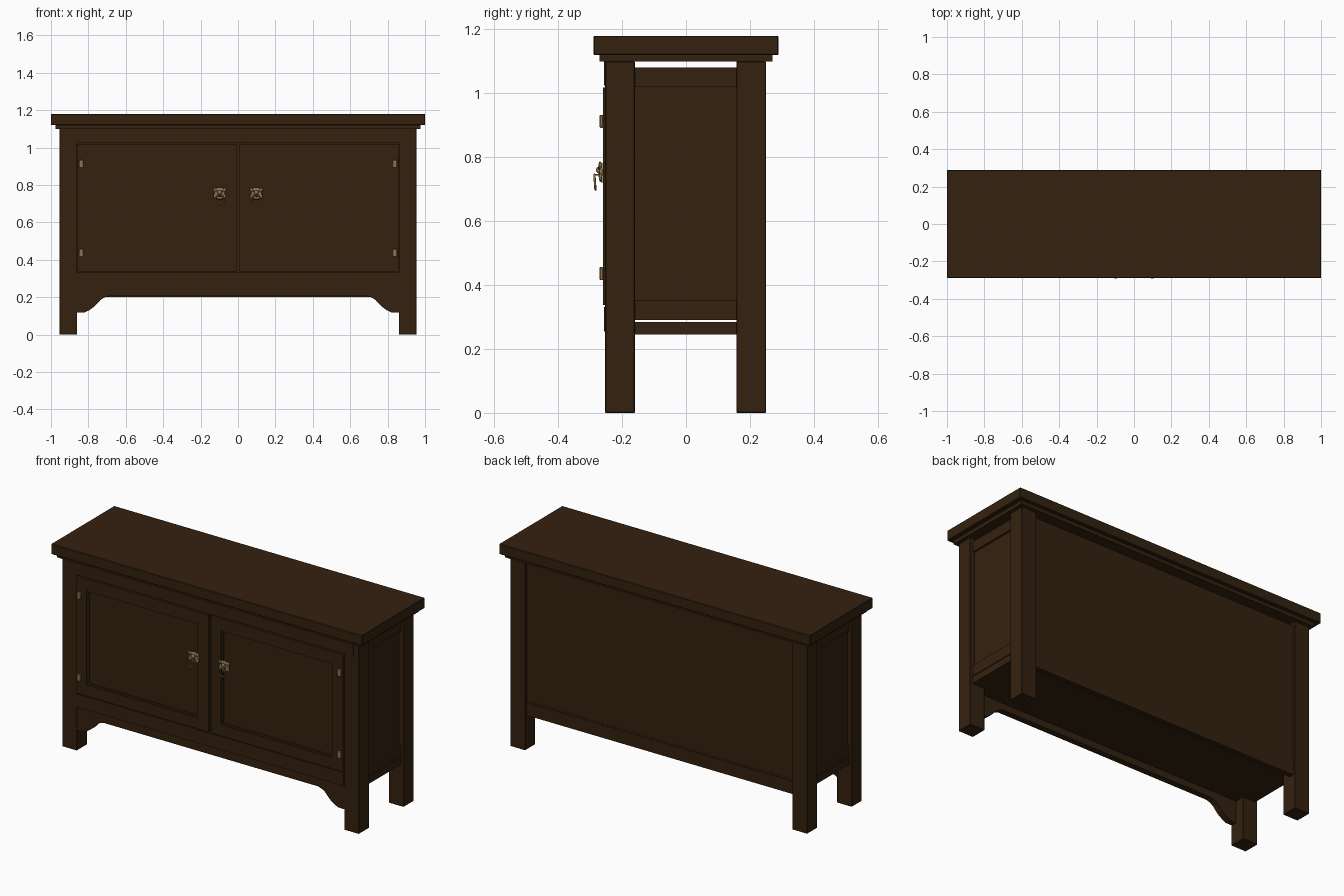
import bpy
import bmesh
import math
from mathutils import Matrix

cube = bpy.data.objects.get("Cube")
if cube:
    bpy.data.objects.remove(cube, do_unlink=True)


def material(name, color, rough):
    m = bpy.data.materials.new(name)
    m.use_nodes = True
    m.diffuse_color = color
    bsdf = m.node_tree.nodes["Principled BSDF"]
    bsdf.inputs["Base Color"].default_value = color
    bsdf.inputs["Roughness"].default_value = rough
    return m


WOOD = material("dark brown wood", (0.034, 0.0155, 0.005, 1), 0.7)
BRASS = material("aged brass", (0.26, 0.175, 0.075, 1), 0.5)
DARK = material("dark bronze", (0.05, 0.032, 0.014, 1), 0.6)


def finish(name, bm, mat, smooth=False):
    bmesh.ops.recalc_face_normals(bm, faces=bm.faces)
    mesh = bpy.data.meshes.new(name)
    bm.to_mesh(mesh)
    bm.free()
    mesh.materials.append(mat)
    for p in mesh.polygons:
        p.use_smooth = smooth
    ob = bpy.data.objects.new(name, mesh)
    bpy.context.collection.objects.link(ob)
    return ob


def box(name, x, y, z, mat=WOOD, bevel=0.0):
    """Box from (min, max) ranges."""
    bm = bmesh.new()
    size = [b - a for a, b in (x, y, z)]
    mid = [(a + b) / 2 for a, b in (x, y, z)]
    bmesh.ops.create_cube(bm, size=1, matrix=Matrix.Translation(mid) @ Matrix.Diagonal((*size, 1)))
    ob = finish(name, bm, mat)
    if bevel:
        mod = ob.modifiers.new("edge", "BEVEL")
        mod.width = bevel
        mod.segments = 1
    return ob


def side_range(s, a, b):
    return tuple(sorted((s * a, s * b)))


def extrude_profile(name, pts, y0, y1, mat=WOOD):
    """Outline in x and z, extruded along y."""
    bm = bmesh.new()
    face = bm.faces.new([bm.verts.new((x, y0, z)) for x, z in pts])
    new = bmesh.ops.extrude_face_region(bm, geom=[face])["geom"]
    verts = [v for v in new if isinstance(v, bmesh.types.BMVert)]
    bmesh.ops.translate(bm, verts=verts, vec=(0, y1 - y0, 0))
    return finish(name, bm, mat)


def ellipsoid(name, center, radii, mat):
    bm = bmesh.new()
    bmesh.ops.create_uvsphere(bm, u_segments=16, v_segments=8, radius=1,
                              matrix=Matrix.Translation(center) @ Matrix.Diagonal((*radii, 1)))
    return finish(name, bm, mat, True)


def disc(name, center, radius, depth, mat):
    bm = bmesh.new()
    rot = Matrix.Rotation(math.pi / 2, 4, "X")
    bmesh.ops.create_cone(bm, cap_ends=True, segments=20, radius1=radius, radius2=radius * 0.85,
                          depth=depth, matrix=Matrix.Translation(center) @ rot)
    return finish(name, bm, mat)


# Table top and moulding beneath it
box("table_top", (-1, 1), (-0.29, 0.29), (1.12, 1.18), bevel=0.003)
box("top_moulding", (-0.975, 0.975), (-0.27, 0.27), (1.10, 1.12))

# Legs
for s, side in ((1, "left"), (-1, "right")):
    box(f"front_leg_{side}", side_range(s, 0.86, 0.955), (-0.253, -0.16), (0, 1.10), bevel=0.002)
    box(f"back_leg_{side}", side_range(s, 0.86, 0.955), (0.158, 0.25), (0, 1.10), bevel=0.002)

    # Side frame with recessed panel
    box(f"side_panel_{side}", side_range(s, 0.90, 0.927), (-0.17, 0.17), (0.30, 1.07))
    box(f"side_top_rail_{side}", side_range(s, 0.895, 0.938), (-0.17, 0.17), (1.02, 1.08))
    box(f"side_bottom_rail_{side}", side_range(s, 0.895, 0.938), (-0.17, 0.17), (0.29, 0.353))

# Bottom board and back
box("bottom_board", (-0.94, 0.94), (-0.235, 0.235), (0.245, 0.285))
box("back_panel", (-0.87, 0.87), (0.21, 0.234), (0.26, 1.08))
box("back_bottom_rail", (-0.87, 0.87), (0.21, 0.238), (0.20, 0.275))

# Front rails
box("front_top_rail", (-0.92, 0.92), (-0.257, -0.215), (1.025, 1.10))
box("front_bottom_rail", (-0.86, 0.86), (-0.257, -0.215), (0.255, 0.332))

# Shaped apron with curved brackets at both ends
half = [(0.86, 0.255), (0.86, 0.118), (0.82, 0.118), (0.795, 0.13), (0.765, 0.152),
        (0.735, 0.185), (0.715, 0.198), (0.69, 0.206)]
extrude_profile("shaped_apron", half + [(-x, z) for x, z in reversed(half)], -0.25, -0.215)


def door_hardware(s, side):
    # Hinge plates
    for z, level in ((0.436, "lower"), (0.912, "upper")):
        box(f"{level}_hinge_{side}", side_range(s, 0.826, 0.85), (-0.27, -0.259),
            (z - 0.02, z + 0.02), BRASS, 0.002)

    # Animal mask pull: plate, brow, ears, eyes, snout and mouth
    x, z = s * 0.098, 0.752
    disc(f"pull_plate_{side}", (x, -0.2665, z), 0.032, 0.009, BRASS)
    box(f"pull_mount_{side}", (x - 0.008, x + 0.008), (-0.268, -0.258), (z - 0.01, z + 0.01), BRASS)
    ellipsoid(f"pull_brow_{side}", (x, -0.269, z + 0.02), (0.026, 0.005, 0.015), BRASS)
    ellipsoid(f"pull_snout_{side}", (x, -0.271, z + 0.008), (0.012, 0.011, 0.011), BRASS)
    ellipsoid(f"pull_mouth_{side}", (x, -0.270, z - 0.009), (0.017, 0.004, 0.007), DARK)
    for e in (-1, 1):
        ellipsoid(f"pull_ear_{side}", (x + e * 0.026, -0.268, z + 0.022), (0.009, 0.005, 0.010), BRASS)
        ellipsoid(f"pull_eye_{side}", (x + e * 0.013, -0.2735, z + 0.014), (0.005, 0.002, 0.004), DARK)
        ellipsoid(f"pull_mane_{side}", (x + e * 0.026, -0.268, z - 0.014), (0.008, 0.005, 0.012), BRASS)

    # Hanging ring
    bpy.ops.mesh.primitive_torus_add(major_segments=24, minor_segments=8, major_radius=0.0235,
                                     minor_radius=0.0035, location=(x, -0.285, 0.722),
                                     rotation=(math.radians(94), 0, 0))
    ring = bpy.context.object
    ring.name = f"pull_ring_{side}"
    ring.data.materials.append(BRASS)
    bpy.ops.object.shade_smooth()
    box(f"ring_link_{side}", (x - 0.004, x + 0.004), (-0.285, -0.268), (0.742, 0.748), BRASS)


# Doors: frame, recessed panel and raised bead around it
for s, side in ((1, "left"), (-1, "right")):
    back, front = -0.228, -0.259
    outer, inner, low, high = 0.858, 0.008, 0.338, 1.018
    pl, pr, pb, pt = 0.072, 0.793, 0.402, 0.957
    box(f"door_outer_stile_{side}", side_range(s, pr, outer), (front, back), (low, high))
    box(f"door_inner_stile_{side}", side_range(s, inner, pl), (front - 0.001, back), (low, high))
    box(f"door_top_rail_{side}", side_range(s, pl, pr), (front, back), (pt, high))
    box(f"door_bottom_rail_{side}", side_range(s, pl, pr), (front, back), (low, pb))
    box(f"door_panel_{side}", side_range(s, pl, pr), (-0.249, back), (pb, pt))
    w = 0.011
    for z in (pb, pt - w):
        box(f"door_bead_{side}", side_range(s, pl, pr), (-0.255, -0.24), (z, z + w))
    for x in (pl, pr - w):
        box(f"door_bead_{side}", side_range(s, x, x + w), (-0.255, -0.24), (pb + w, pt - w))
    door_hardware(s, side)

# Centre stop behind the meeting doors
box("door_stop", (-0.03, 0.03), (-0.228, -0.215), (0.33, 1.03))
